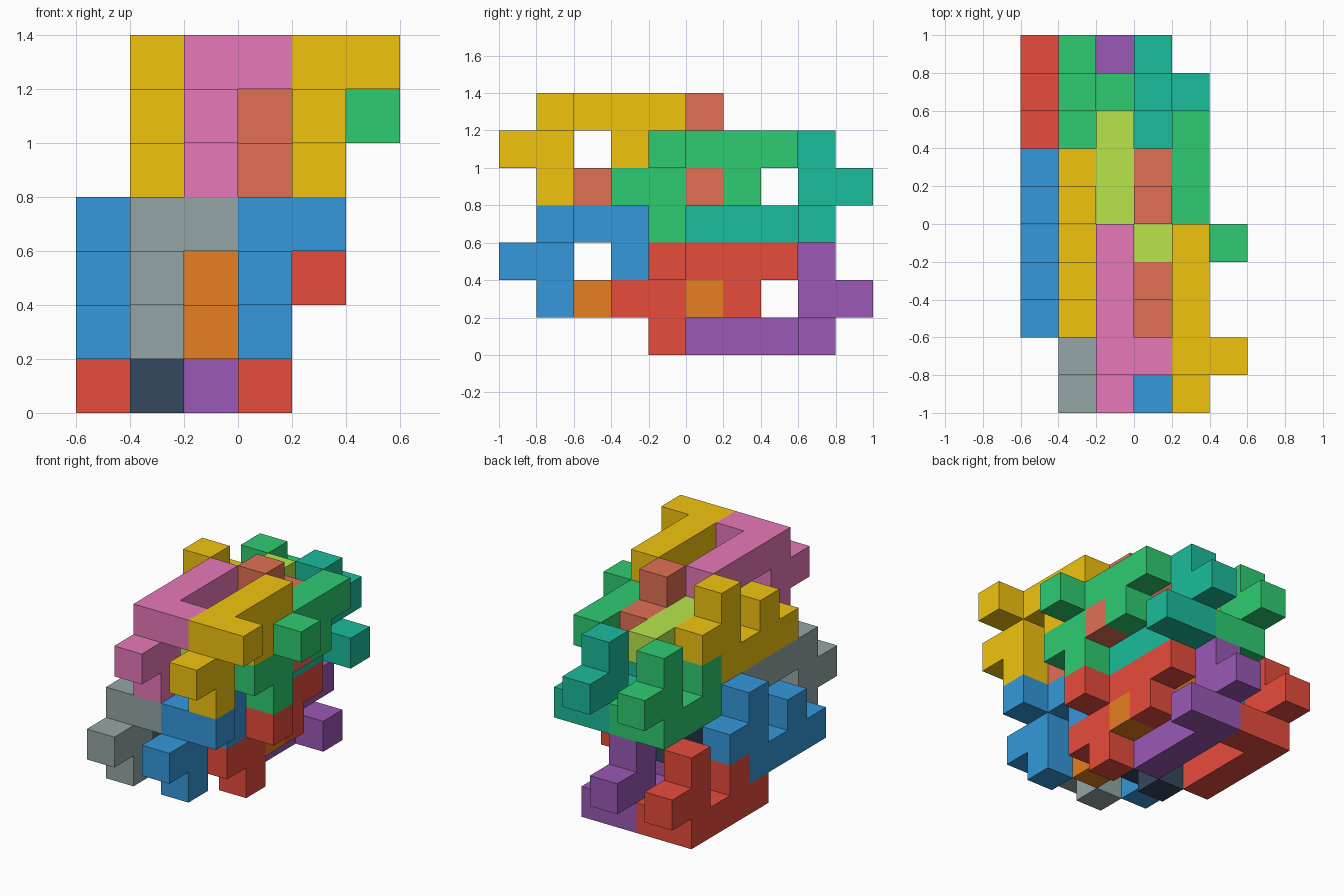
import bpy, bmesh
from mathutils import Vector

if "Cube" in bpy.data.objects:
    bpy.data.objects.remove(bpy.data.objects["Cube"])

U = 0.2                              # cube size
ORIGIN = Vector((-0.6, -1.0, 0.0))   # corner of the grid

# One nine-cube piece: bar of four, side arm, post, nub and bump
PIECE = [(0, 5, 0), (0, 6, 0), (0, 7, 0), (0, 8, 0), (1, 8, 0),
         (0, 8, 1), (0, 8, 2), (0, 9, 1), (0, 6, 1)]
# The same piece turned half way round the x axis
TURNED = [(x, 9 - y, 3 - z) for x, y, z in PIECE]

COLOURS = {
    "red": "e74c3c", "purple": "9b59b6", "blue": "3498db", "orange": "e67e22",
    "grey": "95a5a6", "navy": "34495e", "green": "2ecc71", "teal": "1abc9c",
    "yellow": "f1c40f", "terracotta": "e17055", "pink": "e878b8", "lime": "b8e64a",
}


def material(name):
    mat = bpy.data.materials.get(name)
    if mat is None:
        mat = bpy.data.materials.new(name)
        rgb = [int(COLOURS[name][i:i + 2], 16) / 255 for i in (0, 2, 4)]
        mat.diffuse_color = [((c + 0.055) / 1.055) ** 2.4 for c in rgb] + [1.0]
        mat.use_nodes = True
        mat.node_tree.nodes["Principled BSDF"].inputs["Base Color"].default_value = mat.diffuse_color
    return mat


def make_piece(name, cells, offset, colour):
    """Join unit cubes into one closed block with clean flat faces."""
    bm = bmesh.new()
    for cell in cells:
        centre = ORIGIN + (Vector(cell) + Vector(offset) + Vector((0.5, 0.5, 0.5))) * U
        cube = bmesh.ops.create_cube(bm, size=U)
        bmesh.ops.translate(bm, verts=cube["verts"], vec=centre)
    bmesh.ops.remove_doubles(bm, verts=bm.verts, dist=0.001)

    # Remove the walls between touching cubes
    seen = {}
    for f in bm.faces:
        c = f.calc_center_median()
        seen.setdefault(tuple(round(v * 100) for v in c), []).append(f)
    inner = {f for group in seen.values() if len(group) > 1 for f in group}
    # Walls merged into one face have a cube centre on both sides
    centres = {tuple(round(v * 100) for v in
                     ORIGIN + (Vector(c) + Vector(offset) + Vector((0.5, 0.5, 0.5))) * U)
               for c in cells}
    for f in bm.faces:
        c, n = f.calc_center_median(), f.normal * U / 2
        if all(tuple(round(v * 100) for v in p) in centres for p in (c + n, c - n)):
            inner.add(f)
    bmesh.ops.delete(bm, geom=list(inner), context='FACES')
    bmesh.ops.recalc_face_normals(bm, faces=bm.faces)
    bmesh.ops.dissolve_limit(bm, angle_limit=0.01, verts=bm.verts, edges=bm.edges)

    mesh = bpy.data.meshes.new(name)
    bm.to_mesh(mesh)
    bm.free()
    mesh.materials.append(material(colour))
    bpy.context.collection.objects.link(bpy.data.objects.new(name, mesh))


# Layout of one layer: name, shape, cell offset, lower colour, upper colour
LAYOUT = [
    ("back_left", PIECE, (0, 0, 0), "red", "green"),
    ("back_right", PIECE, (2, 0, 0), "purple", "teal"),
    ("middle_left", PIECE, (0, -3, 1), "blue", "yellow"),
    ("middle_right", PIECE, (2, -3, 1), "orange", "terracotta"),
    ("front_left", TURNED, (1, 0, 0), "grey", "pink"),
    ("front_right", TURNED, (3, 0, 0), "blue", "yellow"),
    ("inner_left", TURNED, (1, 3, -1), "navy", "lime"),
    ("inner_right", TURNED, (3, 3, -1), "red", "green"),
]

# The upper layer repeats the lower one, one cube right and three up
for name, cells, (x, y, z), low, high in LAYOUT:
    make_piece("lower_" + name + "_piece", cells, (x, y, z), low)
    make_piece("upper_" + name + "_piece", cells, (x + 1, y, z + 3), high)
